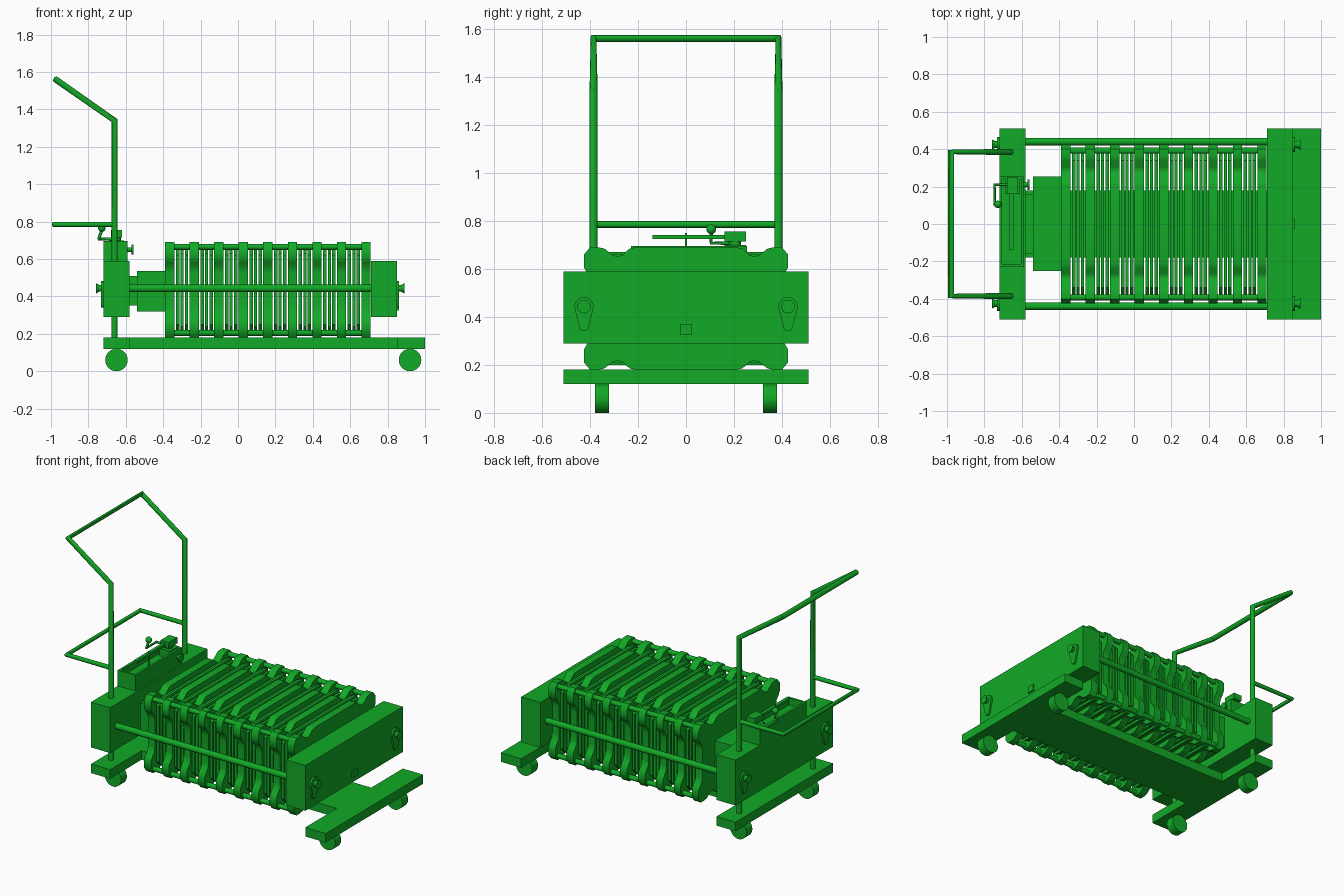
import bpy, bmesh
from math import pi, sin, cos
from mathutils import Vector

if "Cube" in bpy.data.objects:
    bpy.data.objects.remove(bpy.data.objects["Cube"])

green = bpy.data.materials.new("green_paint")
green.diffuse_color = (0.006, 0.4, 0.02, 1)
green.use_nodes = True
green.node_tree.nodes["Principled BSDF"].inputs["Base Color"].default_value = green.diffuse_color


def add(name, mesh, smooth=False):
    ob = bpy.data.objects.new(name, mesh)
    bpy.context.collection.objects.link(ob)
    mesh.materials.clear()
    mesh.materials.append(green)
    if smooth:
        bpy.ops.object.select_all(action='DESELECT')
        ob.select_set(True)
        bpy.context.view_layer.objects.active = ob
        bpy.ops.object.shade_smooth_by_angle(angle=0.7)
    return ob


def prism(name, pts, x0, x1, smooth=False):
    """Extrude a (y, z) outline along x."""
    bm = bmesh.new()
    f = bm.faces.new([bm.verts.new((x0, y, z)) for y, z in pts])
    r = bmesh.ops.extrude_face_region(bm, geom=[f])
    vs = [v for v in r["geom"] if isinstance(v, bmesh.types.BMVert)]
    bmesh.ops.translate(bm, vec=(x1 - x0, 0, 0), verts=vs)
    bmesh.ops.recalc_face_normals(bm, faces=bm.faces)
    me = bpy.data.meshes.new(name)
    bm.to_mesh(me)
    bm.free()
    return add(name, me, smooth)


def box(name, x0, x1, y0, y1, z0, z1):
    return prism(name, [(y0, z0), (y1, z0), (y1, z1), (y0, z1)], x0, x1)


def rod(name, a, b, r, r2=None, seg=24):
    """Cylinder or cone between two points."""
    a, b = Vector(a), Vector(b)
    bm = bmesh.new()
    bmesh.ops.create_cone(bm, cap_ends=True, segments=seg, radius1=r,
                          radius2=r if r2 is None else r2, depth=(b - a).length)
    me = bpy.data.meshes.new(name)
    bm.to_mesh(me)
    bm.free()
    ob = add(name, me, True)
    ob.rotation_euler = (b - a).to_track_quat('Z', 'Y').to_euler()
    ob.location = (a + b) / 2
    return ob


def tube(name, pts, r):
    """Bent pipe along a path."""
    cu = bpy.data.curves.new(name + "_path", 'CURVE')
    cu.dimensions = '3D'
    cu.bevel_depth, cu.bevel_resolution, cu.use_fill_caps = r, 4, True
    s = cu.splines.new('POLY')
    s.points.add(len(pts) - 1)
    for p, c in zip(s.points, pts):
        p.co = (*c, 1)
    tmp = bpy.data.objects.new("tmp", cu)
    bpy.context.collection.objects.link(tmp)
    bpy.context.view_layer.update()
    me = bpy.data.meshes.new_from_object(tmp.evaluated_get(bpy.context.evaluated_depsgraph_get()))
    bpy.data.objects.remove(tmp)
    return add(name, me, True)


# H-shaped base and wheels
base = [(-0.72, 0.51), (-0.58, 0.51), (-0.58, 0.18), (0.85, 0.18), (0.85, 0.51), (1.0, 0.51)]
base += [(x, -y) for x, y in reversed(base)]
bm = bmesh.new()
f = bm.faces.new([bm.verts.new((x, y, 0.12)) for x, y in base])
r = bmesh.ops.extrude_face_region(bm, geom=[f])
bmesh.ops.translate(bm, vec=(0, 0, 0.06), verts=[v for v in r["geom"] if isinstance(v, bmesh.types.BMVert)])
bmesh.ops.recalc_face_normals(bm, faces=bm.faces)
me = bpy.data.meshes.new("base_frame")
bm.to_mesh(me)
bm.free()
add("base_frame", me)
for x in (-0.65, 0.92):
    for s in (-1, 1):
        rod("wheel", (x, s * 0.32, 0.06), (x, s * 0.38, 0.06), 0.06, seg=32)

# End blocks, piston and pressure box
box("fixed_head", 0.71, 0.85, -0.51, 0.51, 0.29, 0.59)
box("rear_head", -0.72, -0.58, -0.51, 0.51, 0.29, 0.59)
box("pressure_box", -0.54, -0.39, -0.25, 0.255, 0.32, 0.535)
box("piston", -0.58, -0.54, -0.16, 0.16, 0.35, 0.51)
box("head_socket", 0.845, 0.86, -0.025, 0.025, 0.325, 0.37)

# Open tray on the rear head
box("tray_floor", -0.72, -0.59, -0.23, 0.255, 0.59, 0.65)
for x in (-0.72, -0.605):
    box("tray_wall", x, x + 0.015, -0.23, 0.255, 0.65, 0.695)
for y in (-0.23, 0.24):
    box("tray_end", -0.72, -0.59, y, y + 0.015, 0.65, 0.695)

# Filter plates: one quarter outline, mirrored in y and z
mid = 0.435
quarter = [(0.21, 0.255), (0.235, 0.25), (0.265, 0.222), (0.285, 0.217), (0.305, 0.222),
           (0.34, 0.25), (0.365, 0.255), (0.4, 0.255), (0.425, 0.225), (0.425, 0.17),
           (0.41, 0.145), (0.39, 0.12), (0.385, 0.09)]
top = quarter + [(y, -z) for y, z in reversed(quarter)]
outline = [(y, z + mid) for y, z in top] + [(-y, z + mid) for y, z in reversed(top)]
step = 0.1312
for i in range(9):
    x = -0.39 + i * step
    prism("filter_plate", outline, x, x + 0.05, True)
    if i == 8:
        break
    for off, w, h in ((0.058, 0.018, 0.225), (0.083, 0.016, 0.235), (0.106, 0.018, 0.225)):
        c = 0.04
        q = [(0.38 - c, h), (0.38, h - c)]
        q += [(y, -z) for y, z in reversed(q)]
        thin = [(y, z + mid) for y, z in q] + [(-y, z + mid) for y, z in reversed(q)]
        prism("membrane_plate", thin, x + off, x + off + w)

# Corner channels running through the plate ears
for s in (-1, 1):
    for z in (0.205, 0.665):
        rod("corner_channel", (-0.38, s * 0.392, z), (0.7, s * 0.392, z), 0.016)

# Tie bars with teardrop brackets and end bolts
for s in (-1, 1):
    y = s * 0.44
    rod("tie_bar", (-0.6, y, 0.443), (0.72, y, 0.443), 0.02)
    yb = s * 0.425
    drop = [(yb + 0.04 * cos(a * pi / 10), 0.443 + 0.04 * sin(a * pi / 10)) for a in range(-1, 12)]
    drop += [(yb + 0.02 * cos(a * pi / 6), 0.36 + 0.02 * sin(a * pi / 6)) for a in range(6, 13)]
    prism("tie_bracket", drop, 0.845, 0.862, True)
    prism("tie_bracket", drop, -0.732, -0.715, True)
    for x, d in ((0.86, 1), (-0.73, -1)):
        rod("tie_bolt", (x, yb, 0.443), (x + d * 0.022, yb, 0.443), 0.018)
        rod("bolt_cap", (x + d * 0.012, yb, 0.443), (x + d * 0.03, yb, 0.443), 0.018, 0.028)

# Push handle and lower guard rail
px, py = -0.66, 0.385
tube("push_handle", [(px, -py, 0.17), (px, -py, 1.34), (-0.975, -py, 1.56),
                     (-0.975, py, 1.56), (px, py, 1.34), (px, py, 0.17)], 0.017)
tube("guard_rail", [(px, -py, 0.785), (-0.985, -py, 0.785),
                    (-0.985, py, 0.785), (px, py, 0.785)], 0.014)

# Hand pump, lever and valve
box("pump_body", -0.69, -0.61, 0.16, 0.25, 0.64, 0.70)
box("pump_block", -0.68, -0.62, 0.16, 0.25, 0.715, 0.755)
rod("pump_neck", (-0.65, 0.205, 0.69), (-0.65, 0.205, 0.72), 0.025)
box("lever_bar", -0.665, -0.643, -0.14, 0.2, 0.725, 0.742)
rod("lever_pin", (-0.655, 0, 0.65), (-0.655, 0, 0.75), 0.005)
tube("pump_pipe", [(-0.66, 0.21, 0.707), (-0.745, 0.21, 0.707), (-0.745, 0.105, 0.707),
                   (-0.728, 0.105, 0.755)], 0.008)
bm = bmesh.new()
bmesh.ops.create_uvsphere(bm, u_segments=20, v_segments=12, radius=0.02)
me = bpy.data.meshes.new("lever_ball")
bm.to_mesh(me)
bm.free()
add("lever_ball", me, True).location = (-0.728, 0.105, 0.765)
rod("valve_stem", (-0.6, 0.21, 0.65), (-0.565, 0.21, 0.65), 0.012)
rod("valve_wheel", (-0.57, 0.21, 0.65), (-0.56, 0.21, 0.65), 0.027)
